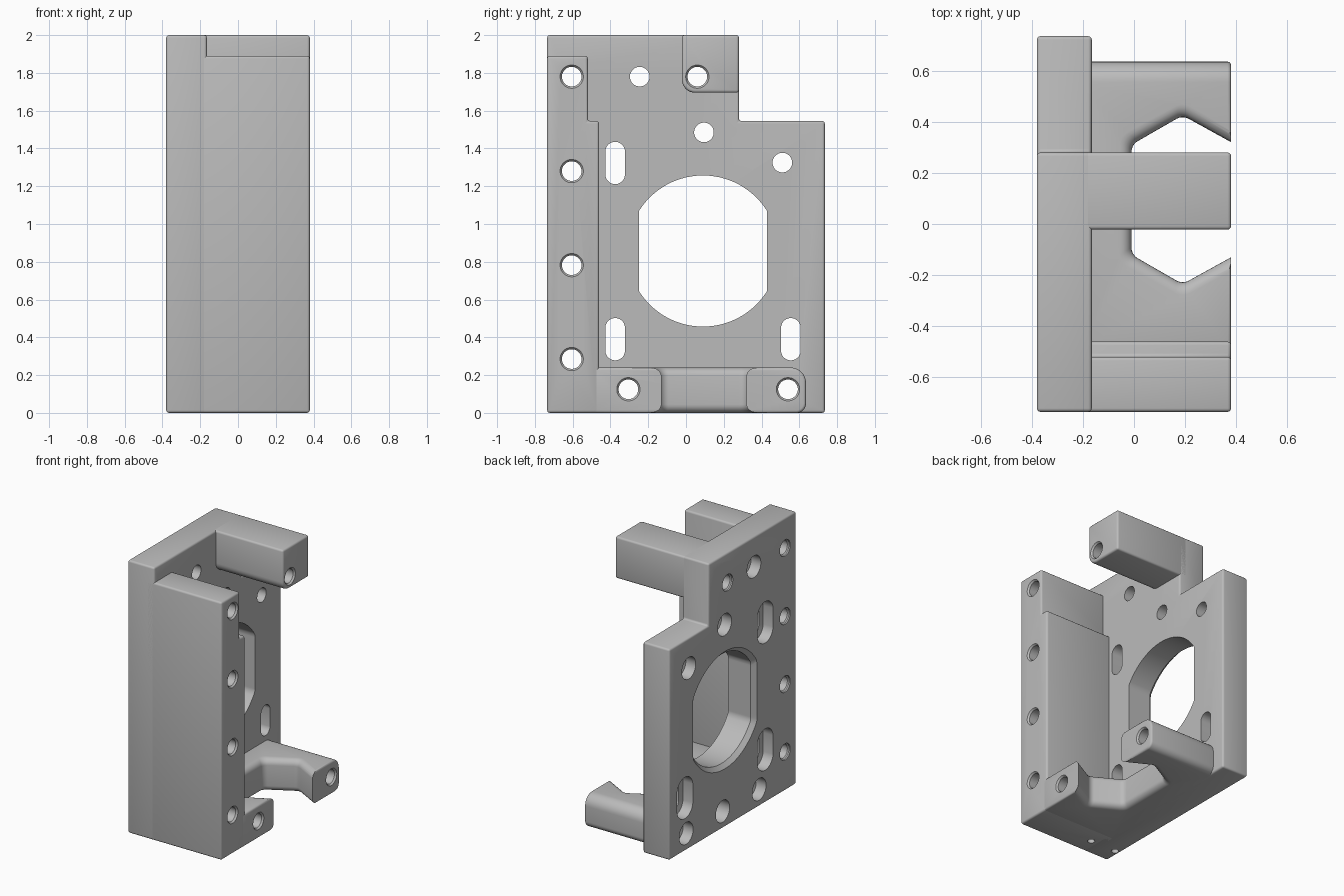
import bpy, bmesh, math
from mathutils import Vector

cube = bpy.data.objects.get("Cube")
if cube:
    bpy.data.objects.remove(cube, do_unlink=True)

grey = bpy.data.materials.new("plain grey")
grey.use_nodes = True
COLOUR = (0.5, 0.5, 0.5, 1)
grey.diffuse_color = COLOUR
grey.node_tree.nodes["Principled BSDF"].inputs["Base Color"].default_value = COLOUR

BACK, INNER, FRONT = -0.38, -0.165, 0.38   # plate back, plate face, arm tips along x
ROOT = -0.23                               # arms are buried this deep in the plate


def rounded(corners, steps=8):
    """Outline from (a, b, radius) corners, rounding those with a radius."""
    out = []
    for i, (a, b, r) in enumerate(corners):
        p = Vector((a, b))
        if not r:
            out.append((a, b))
            continue
        u = (Vector(corners[i - 1][:2]) - p).normalized()
        v = (Vector(corners[(i + 1) % len(corners)][:2]) - p).normalized()
        half = u.angle(v) / 2
        centre = p + (u + v).normalized() * r / math.sin(half)
        s, e = p + u * r / math.tan(half) - centre, p + v * r / math.tan(half) - centre
        full = s.angle(e)
        for k in range(steps + 1):
            t = k / steps
            q = (s * math.sin((1 - t) * full) + e * math.sin(t * full)) / math.sin(full)
            out.append(tuple(centre + q))
    return out


def loft(bm, sections, axis="x"):
    """Closed solid through (position, outline) sections."""
    rings = []
    for pos, pts in sections:
        rings.append([bm.verts.new((pos, a, b) if axis == "x" else (a, b, pos)) for a, b in pts])
    for lo, hi in zip(rings, rings[1:]):
        for i in range(len(lo)):
            bm.faces.new((lo[i - 1], lo[i], hi[i], hi[i - 1]))
    bm.faces.new(rings[0][::-1])
    bm.faces.new(rings[-1])


def finish(bm, name):
    bmesh.ops.recalc_face_normals(bm, faces=bm.faces)
    mesh = bpy.data.meshes.new(name)
    bm.to_mesh(mesh)
    bm.free()
    obj = bpy.data.objects.new(name, mesh)
    bpy.context.collection.objects.link(obj)
    mesh.materials.append(grey)
    return obj


def slot(y, z, r, h=0, n=32):
    """Circle, or upright slot when h is given."""
    pts = []
    for k in range(n):
        t = (k + 0.5) * math.tau / n
        pts.append((y + r * math.cos(t), z + r * math.sin(t) + math.copysign(h, math.sin(t))))
    return pts


def bore(bm, y, z, h=0, wide=0.06, depth=0.01):
    """Through hole, widened at the back and chamfered at the arm tips."""
    r = 0.052
    back = slot(y, z, wide, h)
    sections = [(BACK - 0.1, back), (BACK + depth, back), (BACK + depth + 0.008, slot(y, z, r, h)),
                (FRONT - 0.012, slot(y, z, r, h)), (FRONT + 0.1, slot(y, z, r + 0.112, h))]
    sections[-1] = (FRONT + 0.005, slot(y, z, r + 0.014, h))
    loft(bm, sections)


def window(d):
    """Round opening with flattened sides, grown by d."""
    n, w = 96, 0.34 + d
    ring = [((k + 0.5) * math.tau / n) for k in range(n)]
    return [(0.09 + max(-w, min(w, (0.4 + d) * math.cos(t))), 0.857 + (0.4 + d) * math.sin(t))
            for t in ring]


def cradle(d):
    """Open hexagonal recess in the lower arm, grown by d."""
    low = [(-0.01, -0.12, 0.05), (0.19, -0.235, 0.05), (0.38, -0.13, 0), (0.6, -0.13, 0)]
    high = [(x, 0.19 - y, r) for x, y, r in reversed(low)]
    return [(0.19 + (x - 0.19) * (1 + d / 0.2), 0.095 + (y - 0.095) * (1 + d / 0.29))
            for x, y in rounded(low + high)]


# Cutters along x: bores, slots, window and blind hole
bm = bmesh.new()
for z in (0.285, 0.782, 1.28, 1.78):
    bore(bm, -0.605, z)
bore(bm, 0.06, 1.78)
for y, z in ((-0.245, 1.78), (0.095, 1.485), (0.51, 1.325), (-0.305, 0.125), (0.54, 0.125)):
    bore(bm, y, z, wide=0.08, depth=0.08)
for y, z in ((-0.375, 1.323), (-0.375, 0.39), (0.555, 0.39)):
    bore(bm, y, z, h=0.06, wide=0.092, depth=0.08)
loft(bm, [(BACK - 0.03, window(0.06)), (BACK + 0.03, window(0)), (0.3, window(0))])
loft(bm, [(BACK - 0.1, slot(0.117, 0.125, 0.08)), (BACK + 0.2, slot(0.117, 0.125, 0.08))])

# Cutters along z: cradle with softened rims, small blind holes underneath
R, LOW_TOP = 0.045, 0.24
rim = [(R * math.sin(a), R * (1 - math.cos(a))) for a in (k * math.pi / 12 for k in range(7))]
sections = [(-0.05, cradle(R))] + [(R - s, cradle(d)) for s, d in reversed(rim)]
sections += [(LOW_TOP - R + s, cradle(d)) for s, d in rim] + [(LOW_TOP + 0.05, cradle(R))]
loft(bm, sections, "z")
for x, y in ((-0.13, -0.605), (-0.34, -0.605)):
    loft(bm, [(-0.05, slot(x, y, 0.025)), (0.15, slot(x, y, 0.025))], "z")
cutter = finish(bm, "hole_cutter")
cutter.hide_render = True

# Body parts as (y, z, radius) profiles pushed along x
parts = {
    "back_plate": (BACK, INNER, [(-0.735, 0, 0), (0.735, 0, 0), (0.735, 1.545, 0),
                                 (0.28, 1.545, 0), (0.28, 2, 0), (-0.735, 2, 0)]),
    "front_wall": (ROOT, FRONT, [(-0.735, 0, 0), (-0.46, 0, 0), (-0.46, 1.545, 0),
                                 (-0.52, 1.545, 0), (-0.52, 1.89, 0), (-0.735, 1.89, 0)]),
    "lower_arm": (ROOT, FRONT, [(-0.5, 0, 0), (0.635, 0, 0.05),
                                (0.635, LOW_TOP, 0.08), (-0.5, LOW_TOP, 0)]),
    "upper_arm": (ROOT, FRONT, [(-0.022, 1.695, 0.07), (0.28, 1.695, 0),
                                (0.28, 2, 0), (-0.022, 2, 0)]),
}
bodies = []
for name, (lo, hi, corners) in parts.items():
    bm = bmesh.new()
    outline = rounded(corners)
    loft(bm, [(lo, outline), (hi, outline)])
    obj = finish(bm, name)
    bevel = obj.modifiers.new("soft_edges", "BEVEL")
    bevel.width, bevel.segments = 0.014, 3
    bevel.limit_method, bevel.angle_limit = "ANGLE", math.radians(40)
    cut = obj.modifiers.new("holes", "BOOLEAN")
    cut.operation, cut.solver, cut.object = "DIFFERENCE", "EXACT", cutter
    bodies.append(obj)

# Bake the modifiers, drop the cutter and smooth the rounded surfaces
deps = bpy.context.evaluated_depsgraph_get()
baked = [bpy.data.meshes.new_from_object(o.evaluated_get(deps)) for o in bodies]
bpy.data.objects.remove(cutter, do_unlink=True)
bpy.ops.object.select_all(action="DESELECT")
for obj, mesh in zip(bodies, baked):
    obj.modifiers.clear()
    obj.data = mesh
    obj.select_set(True)
bpy.context.view_layer.objects.active = bodies[0]
bpy.ops.object.shade_smooth_by_angle(angle=math.radians(35))
